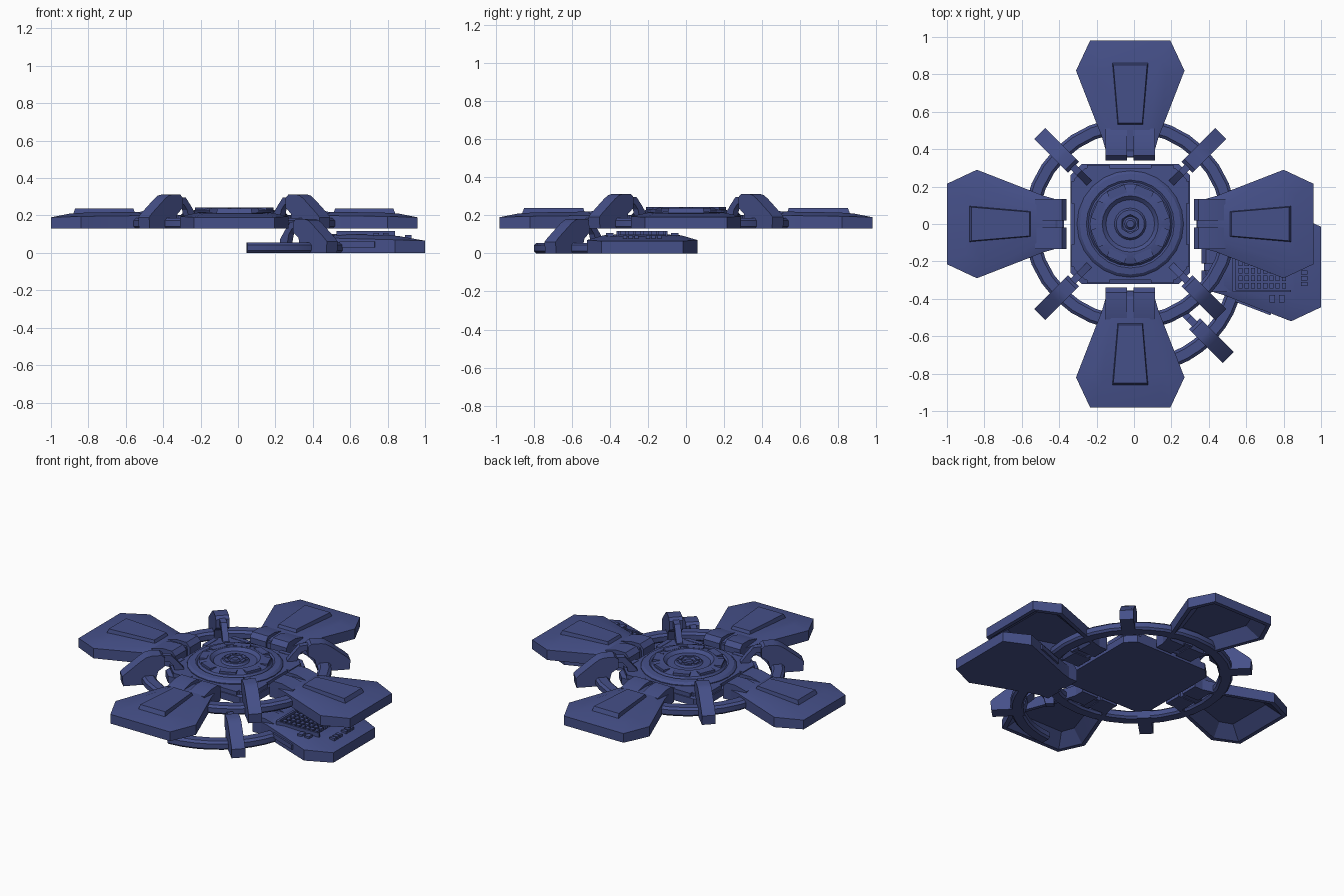
import bpy, bmesh, math
from mathutils import Matrix, Vector

if "Cube" in bpy.data.objects:
    bpy.data.objects.remove(bpy.data.objects["Cube"])

mat = bpy.data.materials.new("blue_plastic")
mat.diffuse_color = (0.06, 0.08, 0.25, 1)
mat.use_nodes = True
mat.node_tree.nodes["Principled BSDF"].inputs["Base Color"].default_value = mat.diffuse_color
parts = []
MAIN = (-0.02, 0.0, 0.13)      # centre of the complete flower frame
LOW = (0.02, -0.23, 0.0)       # centre of the loose lower quarter


def place(name, mesh, centre, angle=0):
    ob = bpy.data.objects.new(name, mesh)
    bpy.context.collection.objects.link(ob)
    ob.location = centre
    ob.rotation_euler.z = math.radians(angle)
    parts.append(ob)
    return ob


def finish(bm, name):
    bmesh.ops.recalc_face_normals(bm, faces=bm.faces)
    me = bpy.data.meshes.new(name)
    bm.to_mesh(me)
    bm.free()
    me.materials.append(mat)
    return me


def loft(name, rings, closed=False):
    """Bridge equal-length point rings; cap the ends unless closed."""
    bm = bmesh.new()
    vs = [[bm.verts.new(p) for p in r] for r in rings]
    n = len(vs[0])
    pairs = list(zip(vs, vs[1:])) + ([(vs[-1], vs[0])] if closed else [])
    for a, b in pairs:
        for i in range(n):
            j = (i + 1) % n
            bm.faces.new((a[i], a[j], b[j], b[i]))
    if not closed:
        bm.faces.new(vs[0])
        bm.faces.new(vs[-1])
    return finish(bm, name)


def outline(half, z):
    """Mirror a half outline (r, s) about the petal axis."""
    zs = z if isinstance(z, (list, tuple)) else [z] * len(half)
    up = [(r, s, h) for (r, s), h in zip(half, zs)]
    return up + [(r, -s, h) for r, s, h in reversed(up)]


def slab(name, profile, width, s=0):
    """Side profile (r, z) given a thickness across the radius."""
    return loft(name, [[(r, s + k * width / 2, z) for r, z in profile] for k in (-1, 1)])


def boxes(name, items):
    bm = bmesh.new()
    for (x, y, z), size, ang in items:
        m = (Matrix.Translation((x, y, z)) @ Matrix.Rotation(math.radians(ang), 4, 'Z')
             @ Matrix.Diagonal((*size, 1)))
        bmesh.ops.create_cube(bm, size=1, matrix=m)
    return finish(bm, name)


def lathe(name, profile, n):
    return loft(name, [[(r * math.cos(2 * math.pi * i / n), r * math.sin(2 * math.pi * i / n), z)
                        for i in range(n)] for r, z in profile])


def band(name, a0, a1, n, closed=False):
    """Ring rail with a chamfered section swept over an arc."""
    sec = [(.49, .012), (.502, 0), (.558, 0), (.57, .012), (.57, .043), (.555, .056), (.505, .056), (.49, .043)]
    rings = []
    for i in range(n + (0 if closed else 1)):
        a = math.radians(a0 + (a1 - a0) * i / n)
        rings.append([(r * math.cos(a), r * math.sin(a), z) for r, z in sec])
    return loft(name, rings, closed)


# Petal shells, hollow underneath, with a raised trapezoid panel
edge = [(.98, .215), (.82, .29), (.46, .15), (.355, .12)]
rim = [(.955, .20), (.815, .262), (.475, .132), (.37, .10)]
crown = [(.88, .16), (.80, .195), (.50, .10), (.40, .08)]
cavity = [(.87, .15), (.79, .18), (.52, .09), (.48, .08)]
petal = loft("petal", [outline(cavity, .065), outline(rim, 0), outline(edge, 0),
                       outline(edge, [.06, .065, .07, .07]), outline(crown, [.08, .085, .09, .09])])
panel = loft("petal_panel", [outline([(.865, .098), (.525, .07)], .07),
                             outline([(.85, .09), (.54, .064)], .108)])
# Hinge knuckles at each petal root
knuckle_side = [(.34, .0), (.34, .08), (.365, .108), (.43, .108), (.51, .088), (.51, .05), (.46, 0)]
knuckles = [slab("hinge", knuckle_side, .115, s) for s in (-.075, .075)]
bridge = boxes("hinge_bridge", [((.42, 0, .045), (.12, .06, .08), 0)])

# Fins clamped over the ring, with thin arms bent down to the hub
fin = slab("fin", [(.49, 0), (.68, 0), (.685, .06), (.665, .08), (.57, .155), (.54, .175),
                   (.51, .182), (.45, .182), (.43, .165), (.43, .11), (.47, .08)], .082)
arm = slab("arm", [(.31, .04), (.36, .04), (.375, .10), (.40, .13), (.46, .13),
                   (.46, .172), (.385, .165), (.345, .12), (.31, .075)], .038)

for i in range(4):
    place(f"petal_{i}", petal, MAIN, 90 * i)
    place(f"petal_panel_{i}", panel, MAIN, 90 * i)
    place(f"hinge_bridge_{i}", bridge, MAIN, 90 * i)
    for k, me in enumerate(knuckles):
        place(f"hinge_{i}_{k}", me, MAIN, 90 * i)
    place(f"fin_{i}", fin, MAIN, 45 + 90 * i)
    place(f"arm_{i}", arm, MAIN, 45 + 90 * i)

# Full ring of the frame
place("frame_ring", band("frame_ring", 0, 360, 32, True), MAIN)


# Central hub: chamfered square base, turned top and small plates
def square(h, c, z):
    q = [(h, -h + c), (h, h - c)]
    return [(Matrix.Rotation(math.pi / 2 * k, 3, 'Z') @ Vector((x, y, z)))[:] for k in range(4) for x, y in q]


place("hub_base", loft("hub_base", [square(.32, .06, 0), square(.32, .06, .045),
                                    square(.30, .06, .05), square(.30, .06, .07)]), MAIN)
place("hub_top", lathe("hub_top", [(.285, .05), (.285, .075), (.27, .088), (.235, .092), (.225, .085), (.215, .098),
                                   (.165, .113), (.15, .113), (.13, .095), (.085, .095), (.075, .107),
                                   (.05, .107), (.04, .095), (.03, .095), (.02, .107)], 24), MAIN)
plates = []
for k in range(8):
    a = math.pi / 4 * (k + .5)
    plates.append(((.185 * math.cos(a), .185 * math.sin(a), .104), (.045, .10, .02), math.degrees(a)))
for k in range(6):
    a = math.pi / 3 * k
    plates.append(((.055 * math.cos(a), .055 * math.sin(a), .10), (.02, .045, .022), math.degrees(a)))
place("hub_plates", boxes("hub_plates", plates), MAIN)
blocks = []
for k in range(4):
    a = math.pi / 2 * k
    for s in (-.17, .17):
        x, y = .30, s
        blocks.append(((x * math.cos(a) - y * math.sin(a), x * math.sin(a) + y * math.cos(a), .057),
                       (.03, .12, .03), 90 * k))
place("hub_edge_blocks", boxes("hub_edge_blocks", blocks), MAIN)

# Loose lower quarter: rail, fin, closed petal with fine machinery on top
place("lower_rail", band("lower_rail", -87, 0, 10), LOW)
place("lower_fin", fin, LOW, -45)
place("lower_arm", arm, LOW, -45)
inner = [(.84, .18), (.79, .205), (.50, .11), (.42, .09)]
place("lower_petal", loft("lower_petal", [outline(edge, 0), outline(edge, [.065, .07, .08, .08]),
                                          outline(inner, [.09, .095, .10, .10])]), LOW)
keys = [((.55 + .033 * i, -.10 + .04 * j, .107), (.022, .028, .02), 0) for i in range(8) for j in range(6)]
keys += [((.665, s * .128, .10), (.31, .012, .035), 0) for s in (-1, 1)]
keys += [((.515, 0, .10), (.015, .26, .035), 0)]
keys += [((.89, y, .085), (.035, .022, .02), 0) for y in (-.09, -.06, -.03, .03, .06, .09)]
keys += [((x, s * .17, .097), (.03, .04, .02), 0) for x in (.72, .77) for s in (-1, 1)]
keys += [((.62, s * .213, .045), (.2, .02, .03), s * 21) for s in (-1, 1)]
place("lower_machinery", boxes("lower_machinery", keys), LOW)
for k, me in enumerate(knuckles):
    place(f"lower_hinge_{k}", me, LOW)

# Smooth the rounded runs, keep the edges crisp
for ob in parts:
    ob.select_set(True)
bpy.context.view_layer.objects.active = parts[0]
bpy.ops.object.shade_smooth_by_angle(angle=math.radians(25))
